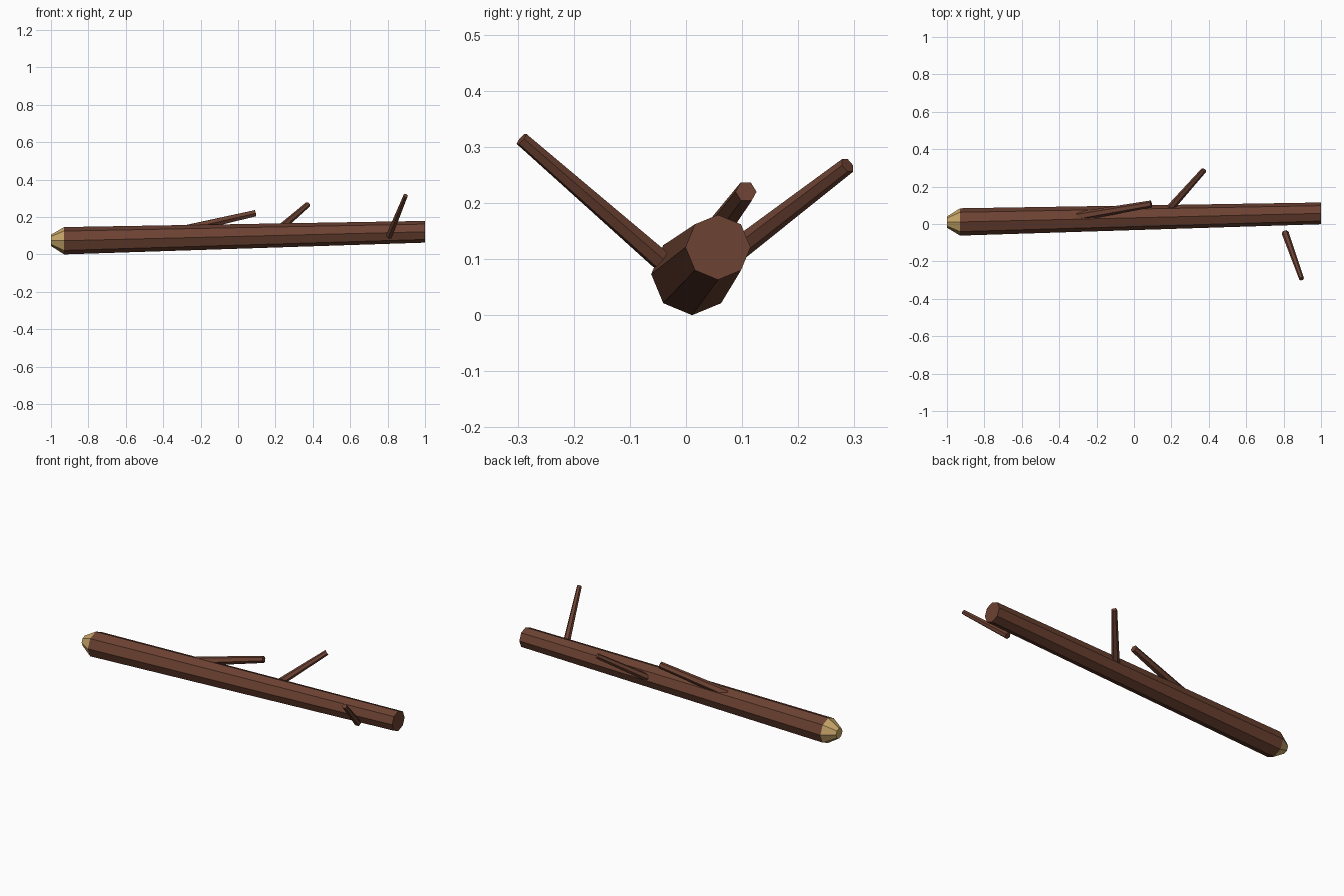
import bpy, math
from mathutils import Vector

cube = bpy.data.objects.get("Cube")
if cube:
    bpy.data.objects.remove(cube, do_unlink=True)


def material(name, rgb):
    m = bpy.data.materials.new(name)
    m.use_nodes = True
    m.diffuse_color = (*rgb, 1)
    m.node_tree.nodes["Principled BSDF"].inputs["Base Color"].default_value = (*rgb, 1)
    return m


bark = material("brown bark", (0.15, 0.054, 0.032))
wood = material("pale cut wood", (0.57, 0.38, 0.14))


def taper(name, start, end, r0, r1, sides, mat, axis=None, spin=0.0):
    """Faceted tapered bar; its end caps are square to axis."""
    start, end = Vector(start), Vector(end)
    axis = Vector(axis) if axis else (end - start).normalized()
    side = axis.cross(Vector((0, 0, 1))).normalized()
    up = side.cross(axis)
    verts = []
    for centre, r in ((start, r0), (end, r1)):
        for i in range(sides):
            a = spin + math.tau * i / sides
            verts.append(centre + r * (math.cos(a) * side + math.sin(a) * up))
    faces = [tuple(reversed(range(sides))), tuple(range(sides, 2 * sides))]
    for i in range(sides):
        j = (i + 1) % sides
        faces.append((i, j, sides + j, sides + i))
    mesh = bpy.data.meshes.new(name)
    mesh.from_pydata(verts, [], faces)
    mesh.materials.append(mat)
    obj = bpy.data.objects.new(name, mesh)
    bpy.context.collection.objects.link(obj)
    return obj


# Main shaft and its sharpened end
shoulder = (-0.93, 0.011, 0.073)
taper("shaft", shoulder, (1, 0.057, 0.121), 0.073, 0.058, 8, bark, (1, 0, 0))
taper("sharpened_tip", (-1, 0.01, 0.075), shoulder, 0.03, 0.073, 8, wood, (1, 0, 0))

# Side twigs
taper("middle_twig", (-0.3, 0.04, 0.13), (0.092, 0.107, 0.22), 0.025, 0.019, 6, bark)
taper("back_twig", (0.18, 0.07, 0.1), (0.374, 0.288, 0.267), 0.021, 0.015, 6, bark)
taper("front_twig", (0.808, -0.046, 0.099), (0.896, -0.293, 0.314), 0.019, 0.013, 6, bark)
